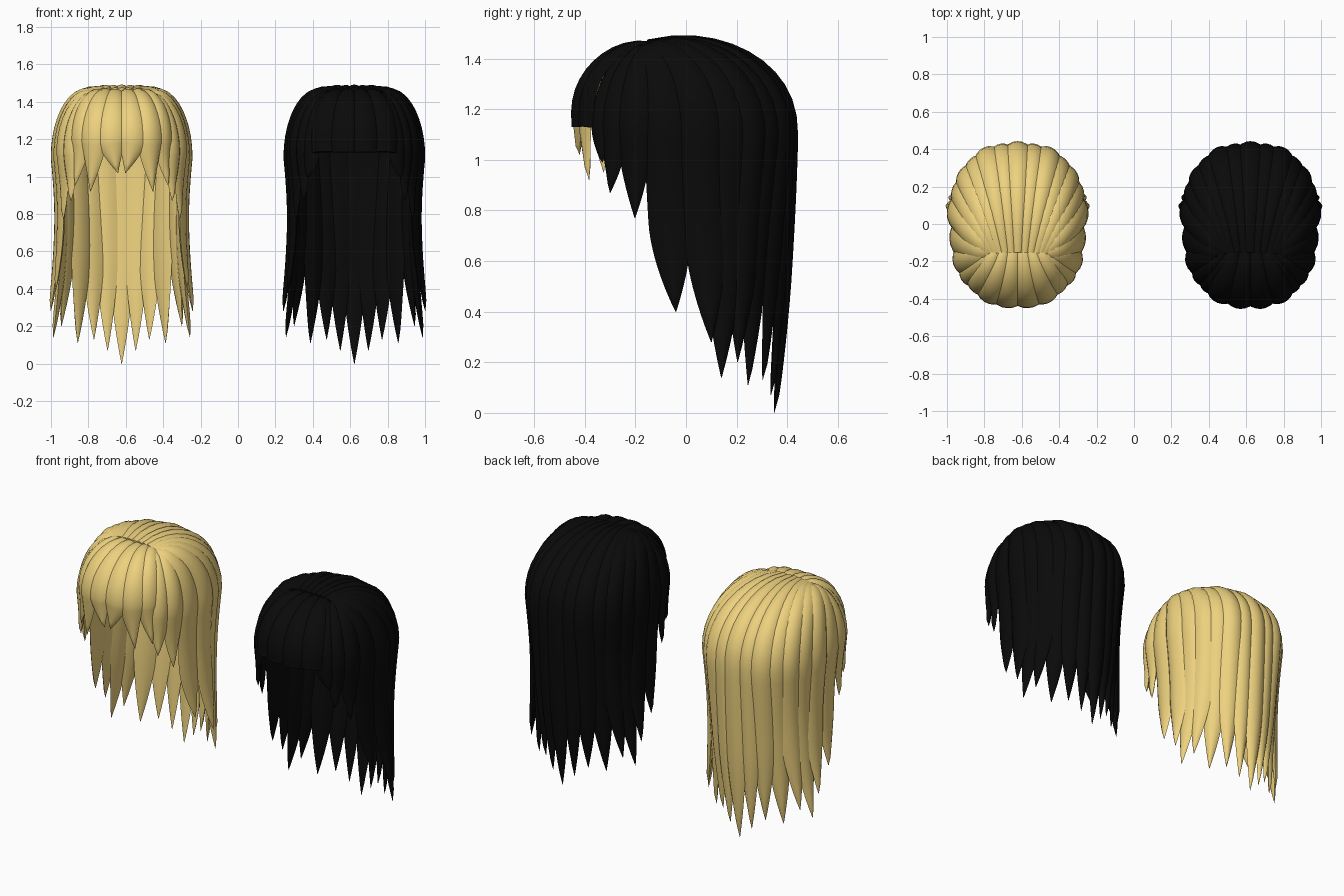
import bpy, bmesh, math
from mathutils import Vector

if "Cube" in bpy.data.objects:
    bpy.data.objects.remove(bpy.data.objects["Cube"])

RX, RY = 0.36, 0.43      # half sizes of the head outline
NARC, NDROP = 11, 15     # samples over the crown / down the fall


def outline_normal(x, y):
    n = Vector((math.copysign(abs(x / RX) ** 1.6, x) / RX,
                math.copysign(abs(y / RY) ** 1.6, y) / RY, 0))
    return n.normalized()


def lock_path(root, edge, tip):
    """Arc over the crown from root to edge, then fall to tip. Returns (pos, normal, arc, drop)."""
    out = []
    side = outline_normal(edge.x, edge.y)
    e = 0.88 + 0.08 * abs(side.x) if edge.y > -0.1 else 1.0    # squareness of the arc
    for i in range(NARC):
        u = i / NARC * math.pi / 2
        f, g = math.sin(u) ** e, math.cos(u) ** e
        p = root.lerp(edge, f)
        p.z = edge.z + (root.z - edge.z) * g - 0.03 * (1 - f) ** 4
        out.append((p, Vector((0, 0, 1)) * math.cos(u) + side * math.sin(u), f, 0))
    for i in range(NDROP + 1):
        v = i / NDROP
        p = edge.lerp(tip, v ** 1.4)
        p.z = edge.z + (tip.z - edge.z) * v
        p -= side * 0.035 * abs(side.x) * math.sin(math.pi * v) * min(1, edge.z - tip.z)
        out.append((p, side, 1, v))
    return out


def add_lock(bm, root, edge, tip, width, taper=0.5, end=0.02, power=1.7, lift=0.0):
    """One leaf-shaped lock of hair: a lens section swept along its path."""
    path = lock_path(Vector(root), Vector(edge), Vector(tip))
    # lens section: (across, outward), domed outside and flatter inside
    section = [(-1, 0), (-0.75, 0.5), (-0.35, 0.9), (0, 1), (0.35, 0.9), (0.75, 0.5),
               (1, 0), (0.5, -0.3), (0, -0.4), (-0.5, -0.3)]
    rings = []
    for i, (p, n, f, v) in enumerate(path):
        t = (path[min(i + 1, len(path) - 1)][0] - path[max(i - 1, 0)][0]).normalized()
        n = (n - t * n.dot(t)).normalized()
        b = t.cross(n)
        k = max(0, (v - taper) / (1 - taper))
        s = (0.5 + 0.5 * f) * (end + (1 - end) * (1 - k ** power))
        hw, th = width / 2 * s, 0.03 * (0.4 + 0.6 * s) * min(1, s * 4)
        rings.append([bm.verts.new(p + b * a * hw + n * (c * th + lift * f)) for a, c in section])
    m = len(section)
    for r0, r1 in zip(rings, rings[1:]):
        for j in range(m):
            bm.faces.new((r0[j], r0[(j + 1) % m], r1[(j + 1) % m], r1[j]))
    bm.faces.new(rings[0][::-1])
    bm.faces.new(rings[-1])


def add_pair(bm, root, edge, tip, *args, **kw):
    """Add a lock and its mirror image (single when on the centre line)."""
    add_lock(bm, root, edge, tip, *args, **kw)
    if edge[0] > 0:
        add_lock(bm, *[(-q[0], q[1], q[2]) for q in (root, edge, tip)], *args, **kw)


def finish(bm, name, cx, mat):
    bmesh.ops.recalc_face_normals(bm, faces=bm.faces)
    me = bpy.data.meshes.new(name)
    bm.to_mesh(me)
    bm.free()
    ob = bpy.data.objects.new(name, me)
    bpy.context.collection.objects.link(ob)
    ob.location.x = cx
    me.materials.append(mat)
    bpy.ops.object.select_all(action='DESELECT')
    ob.select_set(True)
    bpy.context.view_layer.objects.active = ob
    bpy.ops.object.shade_smooth_by_angle(angle=math.radians(50))


# long locks: edge x, edge y, tip (x, y, z), width, lift
LONG = [
    (0.00, 0.405, (0.00, 0.34, 0.00), 0.13, 0.008),
    (0.085, 0.40, (0.075, 0.335, 0.07), 0.12, 0.0),
    (0.165, 0.375, (0.145, 0.295, 0.13), 0.13, 0.008),
    (0.235, 0.325, (0.235, 0.245, 0.11), 0.14, 0.0),
    (0.285, 0.255, (0.315, 0.20, 0.20), 0.14, 0.008),
    (0.325, 0.17, (0.365, 0.14, 0.14), 0.15, 0.0),
    (0.345, 0.06, (0.375, 0.10, 0.28), 0.16, 0.004),
    (0.335, -0.08, (0.35, -0.04, 0.40), 0.17, 0.0),
]
# short locks framing the face
FRAME = [
    (0.31, -0.205, (0.305, -0.20, 0.77), 0.14, 0.006),
    (0.275, -0.285, (0.27, -0.30, 0.87), 0.12, 0.0),
]
# fringes: edge x, edge y, tip, width, lift
POINTED = [
    (0.055, -0.42, (0.02, -0.42, 1.02), 0.15, 0.0),
    (0.145, -0.39, (0.165, -0.375, 0.92), 0.14, 0.008),
    (0.22, -0.34, (0.25, -0.325, 0.95), 0.13, 0.0),
]
BLUNT = [
    (0.055, -0.42, (0.055, -0.42, 1.13), 0.14, 0.004),
    (0.165, -0.39, (0.165, -0.395, 1.13), 0.14, 0.0),
]


def wig(name, cx, color, fringe, blunt):
    mat = bpy.data.materials.new(name + "_hair")
    mat.diffuse_color = (*color, 1)
    mat.use_nodes = True
    mat.node_tree.nodes["Principled BSDF"].inputs["Base Color"].default_value = mat.diffuse_color

    # long back and side locks
    bm = bmesh.new()
    for x, y, tip, w, lift in LONG:
        z = 1.485 - 0.02 * max(0, 1 - y / 0.4)
        add_pair(bm, (x * 0.42, -0.15, z), (x, y, 1.1), tip, w, lift=lift)
    finish(bm, name + "_long_locks", cx, mat)

    # face-framing locks
    bm = bmesh.new()
    frame = FRAME + ([(0.23, -0.335, (0.25, -0.33, 0.99), 0.11, 0.0)] if blunt else [])
    for x, y, tip, w, lift in frame:
        add_pair(bm, (x * 0.4, -0.12, 1.455), (x, y, 1.13), tip, w, taper=0.1, lift=lift)
    finish(bm, name + "_face_locks", cx, mat)

    # fringe
    bm = bmesh.new()
    for x, y, tip, w, lift in fringe:
        add_pair(bm, (x * 0.45, -0.11, 1.465), (x, y, 1.19), tip, w, taper=0.0,
                 end=0.95 if blunt else 0.02, power=1.2, lift=lift)
    finish(bm, name + "_fringe", cx, mat)


wig("blonde", -0.622, (0.85, 0.64, 0.21), POINTED, False)
wig("black", 0.622, (0.003, 0.003, 0.003), BLUNT, True)
